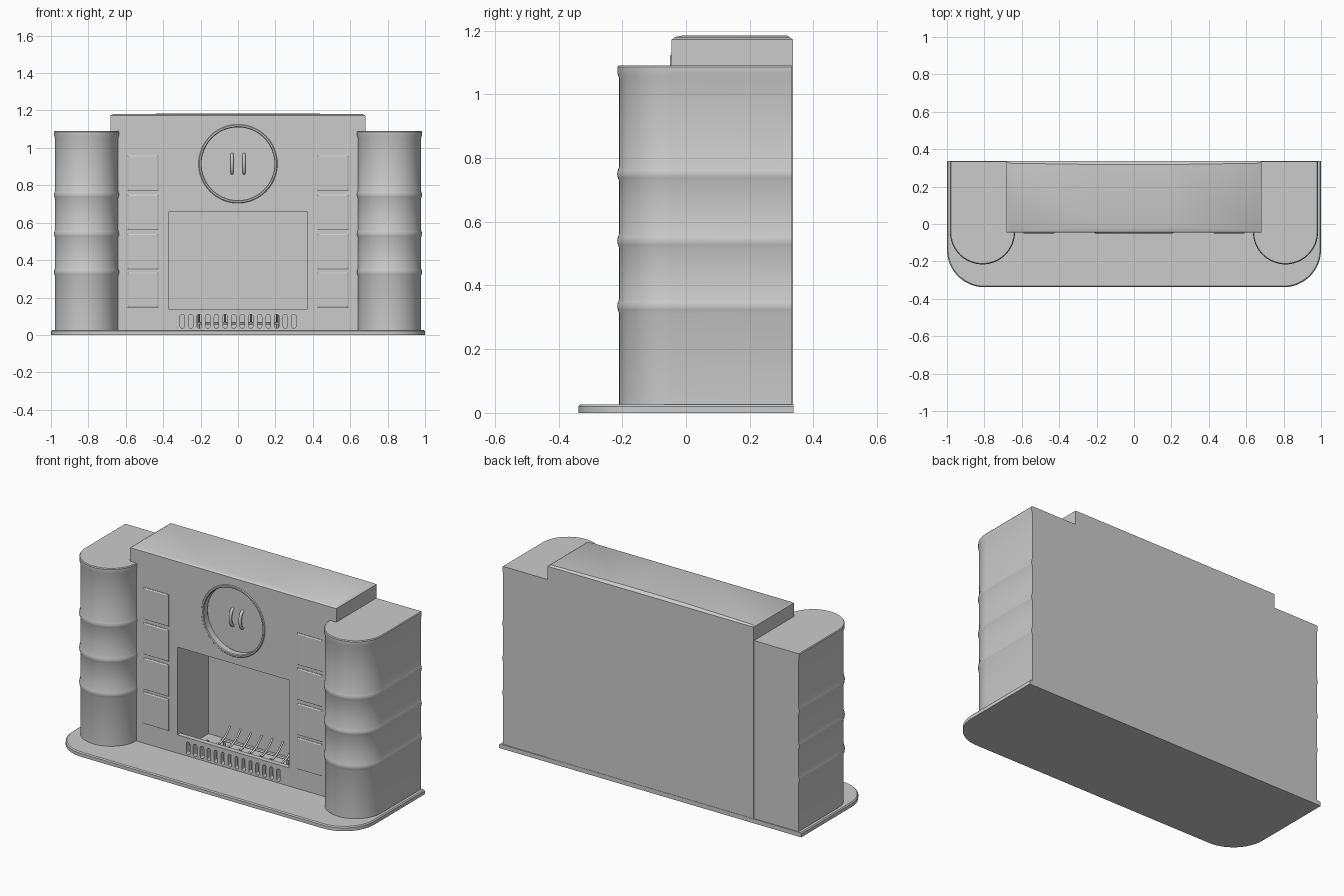
import bpy, bmesh, math
from mathutils import Matrix, Vector

if "Cube" in bpy.data.objects:
    bpy.data.objects.remove(bpy.data.objects["Cube"])


def finish(name, bm, smooth=True):
    bmesh.ops.recalc_face_normals(bm, faces=bm.faces)
    me = bpy.data.meshes.new(name)
    bm.to_mesh(me)
    bm.free()
    ob = bpy.data.objects.new(name, me)
    bpy.context.collection.objects.link(ob)
    bpy.ops.object.select_all(action='DESELECT')
    ob.select_set(True)
    bpy.context.view_layer.objects.active = ob
    if smooth:
        bpy.ops.object.shade_smooth_by_angle(angle=math.radians(30))
    return ob


def loft(bm, rings):
    """Skin closed rings of equal length and cap both ends."""
    vs = [[bm.verts.new(p) for p in r] for r in rings]
    n = len(vs[0])
    for a, b in zip(vs, vs[1:]):
        for i in range(n):
            bm.faces.new((a[i], a[(i + 1) % n], b[(i + 1) % n], b[i]))
    bm.faces.new(vs[0])
    bm.faces.new(vs[-1])


def box(bm, x0, x1, y0, y1, z0, z1):
    loft(bm, [[(x0, y0, z), (x1, y0, z), (x1, y1, z), (x0, y1, z)] for z in (z0, z1)])


def arc(cx, cy, r, a0, a1, n):
    return [(cx + r * math.cos(math.radians(a0 + (a1 - a0) * i / n)),
             cy + r * math.sin(math.radians(a0 + (a1 - a0) * i / n))) for i in range(n + 1)]


def cut(target, cutter):
    cutter.hide_render = True
    m = target.modifiers.new("cut", 'BOOLEAN')
    m.operation, m.solver, m.object = 'DIFFERENCE', 'EXACT', cutter
    bpy.context.view_layer.objects.active = target
    bpy.ops.object.modifier_apply(modifier=m.name)
    bpy.data.objects.remove(cutter, do_unlink=True)


def tube(name, paths, r):
    cu = bpy.data.curves.new(name, 'CURVE')
    cu.dimensions, cu.bevel_depth, cu.bevel_resolution, cu.use_fill_caps = '3D', r, 2, True
    for pts in paths:
        s = cu.splines.new('POLY')
        s.points.add(len(pts) - 1)
        for p, q in zip(s.points, pts):
            p.co = (*q, 1)
        s.use_smooth = True
    ob = bpy.data.objects.new(name, cu)
    bpy.context.collection.objects.link(ob)


# Hearth slab with rounded front corners
bm = bmesh.new()


def slab(o):
    r = 0.2 - o
    return ([(1 - o, 0.338), (-1 + o, 0.338)] + arc(-0.8, -0.138, r, 180, 270, 12)
            + arc(0.8, -0.138, r, 270, 360, 12))


loft(bm, [[(x, y, z) for x, y in slab(o)] for z, o in ((0, 0), (0.02, 0), (0.026, 0.006))])
finish("hearth", bm)

# Side columns: half-round front, raised bands and a top rim
profile = [(0.02, 0)]
for zc in (0.335, 0.54, 0.75):
    profile += [(zc - 0.022, 0), (zc - 0.012, 0.004), (zc, 0.006), (zc + 0.012, 0.004), (zc + 0.022, 0)]
profile += [(1.05, 0), (1.065, 0.005), (1.086, 0.005), (1.091, 0.001)]
for side, label in ((-1, "left"), (1, "right")):
    bm = bmesh.new()
    rings = []
    for z, o in profile:
        r = 0.168 + o
        outline = [(0.81 + r, 0.333), (0.81 - r, 0.333)] + arc(0.81, -0.042, r, 180, 360, 32)
        rings.append([(side * x, y, z) for x, y in outline])
    loft(bm, rings)
    finish(label + "_column", bm)

# Chimney breast with a chamfered, very slightly domed top
bm = bmesh.new()


def rect(x, y0, y1, z):
    return [(-x, y0, z), (x, y0, z), (x, y1, z), (-x, y1, z)]


loft(bm, [rect(0.683, -0.045, 0.336, 0.02), rect(0.683, -0.045, 0.336, 1.172),
          rect(0.668, -0.034, 0.325, 1.18), rect(0.2, -0.01, 0.318, 1.185)])
body = finish("chimney_breast", bm, False)

# Firebox and its front opening above the lip
bm = bmesh.new()
box(bm, -0.37, 0.37, -0.015, 0.25, 0.03, 0.66)
cut(body, finish("firebox_cutter", bm))
bm = bmesh.new()
box(bm, -0.37, 0.37, -0.1, 0.1, 0.135, 0.66)
cut(body, finish("opening_cutter", bm))

# Vent slots below the opening
bm = bmesh.new()
for i in range(14):
    x = -0.299 + i * 0.046
    ol = arc(x, 0.098, 0.012, 0, 180, 8) + arc(x, 0.048, 0.012, 180, 360, 8)
    loft(bm, [[(px, y, pz) for px, pz in ol] for y in (-0.1, 0.05)])
cut(body, finish("slot_cutter", bm))

# Round recess with a thin rim
bm = bmesh.new()
ol = arc(0, 0.915, 0.2, 0, 352.5, 47)
loft(bm, [[(x, y, z) for x, z in ol] for y in (-0.1, -0.002)])
cut(body, finish("recess_cutter", bm))
body.select_set(True)
bpy.context.view_layer.objects.active = body
bpy.ops.object.shade_smooth_by_angle(angle=math.radians(30))

bm = bmesh.new()
N = 64
sec = [(0.195, -0.01), (0.195, -0.046), (0.199, -0.05), (0.207, -0.05), (0.211, -0.046), (0.211, -0.01)]
rings = []
for i in range(N):
    a = 2 * math.pi * i / N
    rings.append([bm.verts.new((r * math.cos(a), y, 0.915 + r * math.sin(a))) for r, y in sec])
for i in range(N):
    a, b = rings[i], rings[(i + 1) % N]
    for j in range(len(sec)):
        k = (j + 1) % len(sec)
        bm.faces.new((a[j], b[j], b[k], a[k]))
finish("recess_rim", bm)

# Two upright hooks inside the recess
tube("recess_hooks", [[(x, 0.0 - 0.026 * math.sin(math.pi * t / 10), 0.915 - 0.05 * math.cos(math.pi * t / 10))
                       for t in range(11)] for x in (-0.032, 0.032)], 0.009)

# Stepped raised plates either side of the opening
for side, label in ((-1, "left"), (1, "right")):
    bm = bmesh.new()
    for z0, z1 in ((0.145, 0.335), (0.35, 0.54), (0.56, 0.75), (0.77, 0.96)):
        x0, x1 = sorted((side * 0.425, side * 0.592))
        loft(bm, [[(x0 + o, y, z0 + o), (x1 - o, y, z0 + o), (x1 - o, y, z1 - o), (x0 + o, y, z1 - o)]
                  for y, o in ((-0.04, 0), (-0.048, 0), (-0.052, 0.006))])
    finish(label + "_plates", bm, False)

# Fire grate: curved bars on cross rails with short feet
bars = []
for i in range(7):
    x = -0.21 + i * 0.07
    bars.append([(x, 0.115 + 0.11 * t / 8, 0.06 + 0.068 * (t / 8) ** 2) for t in range(-8, 9)])
tube("grate_bars", bars, 0.006)
rails = [[(-0.23, y, 0.062), (0.23, y, 0.062)] for y in (0.06, 0.17)]
rails += [[(x, y, 0.028), (x, y, 0.062)] for x in (-0.21, 0.21) for y in (0.06, 0.17)]
tube("grate_rails", rails, 0.006)
